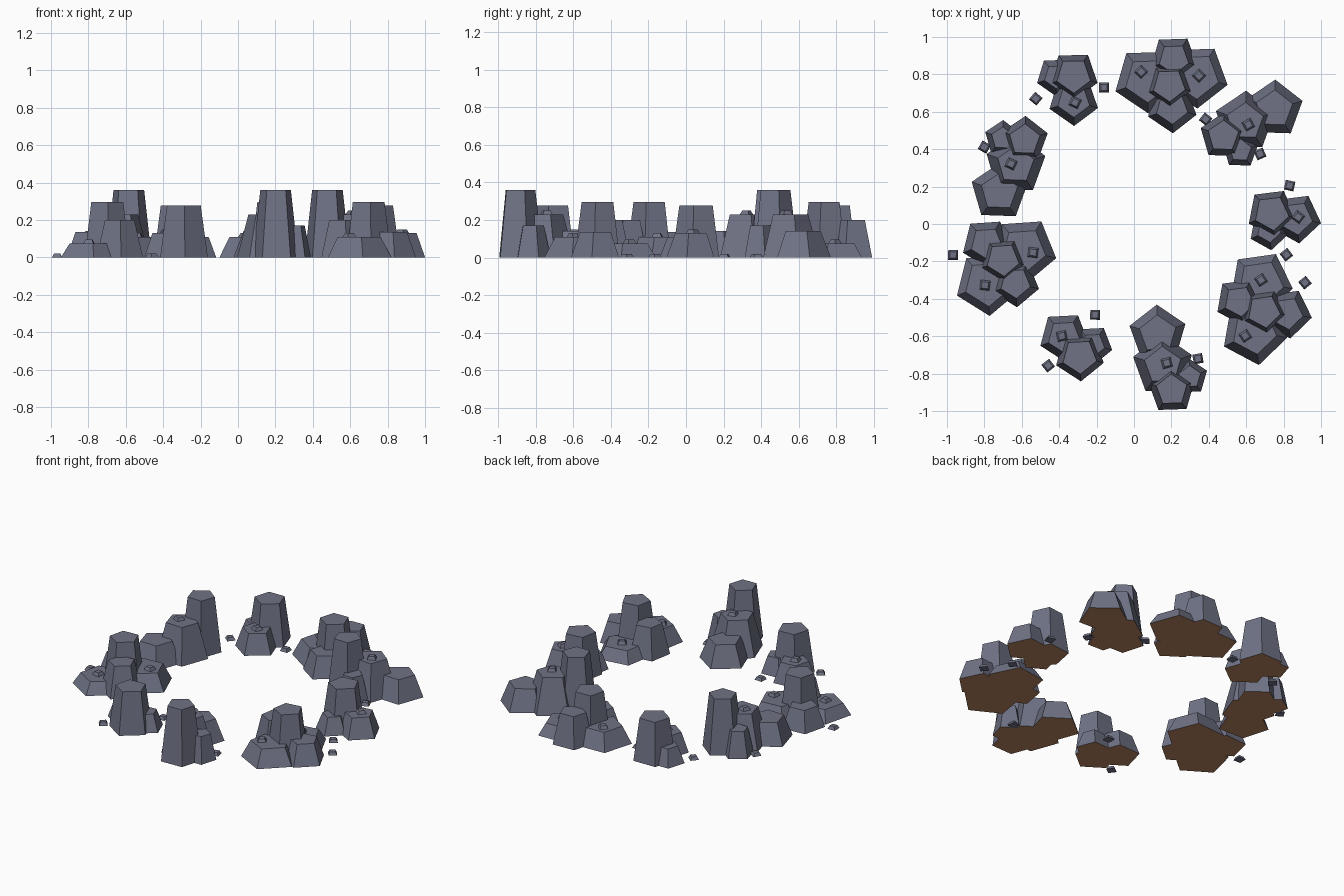
import bpy
import bmesh
from math import radians, sin, cos
from mathutils import Vector

cube = bpy.data.objects.get("Cube")
if cube:
    bpy.data.objects.remove(cube, do_unlink=True)


def make_material(name, color):
    mat = bpy.data.materials.new(name)
    mat.use_nodes = True
    mat.diffuse_color = color
    mat.node_tree.nodes["Principled BSDF"].inputs["Base Color"].default_value = color
    return mat


STONE = make_material("slate_grey_stone", (0.16, 0.17, 0.235, 1))
EARTH = make_material("brown_earth", (0.48, 0.235, 0.125, 1))


def add_frustum(bm, x, y, base_z, height, base_radius, top_radius, sides, phase):
    """Closed tapered prism; the bottom face of a five-sided rock shows earth."""
    rings = []
    for radius, z in ((base_radius, base_z), (top_radius, base_z + height)):
        ring = []
        for i in range(sides):
            angle = radians(phase) + radians(360 / sides) * i
            ring.append(bm.verts.new((x + radius * cos(angle), y + radius * sin(angle), z)))
        rings.append(ring)
    bottom, top = rings
    for i in range(sides):
        j = (i + 1) % sides
        bm.faces.new((bottom[i], bottom[j], top[j], top[i]))
    bm.faces.new(top)
    floor = bm.faces.new(bottom[::-1])
    floor.material_index = 1 if sides == 5 else 0


def cluster_mesh(name, phase, rocks, pebbles):
    """One group of five-sided rocks with small square pebbles."""
    bm = bmesh.new()
    for x, y, height, base_radius, top_radius in rocks:
        add_frustum(bm, x, y, 0, height, base_radius, top_radius, 5, phase)
    for x, y, z, turn in pebbles:
        add_frustum(bm, x, y, z, 0.02, 0.037, 0.024, 4, turn)
    mesh = bpy.data.meshes.new(name)
    bm.to_mesh(mesh)
    bm.free()
    mesh.materials.append(STONE)
    mesh.materials.append(EARTH)
    return mesh


def place(name, mesh, spots):
    """Set copies of a group around the ring."""
    for label, x, y, turn in spots:
        obj = bpy.data.objects.new(name + "_" + label, mesh)
        obj.location = Vector((x, y, 0))
        obj.rotation_euler.z = radians(turn)
        bpy.context.scene.collection.objects.link(obj)


# Broad group: two wide low rocks, a tall core and two side rocks
broad = cluster_mesh(
    "broad_rocks", 56,
    rocks=[
        (-0.123, -0.032, 0.11, 0.18, 0.122),
        (0.139, -0.011, 0.075, 0.175, 0.125),
        (-0.005, -0.06, 0.295, 0.128, 0.09),
        (0.02, 0.08, 0.2, 0.13, 0.083),
        (0.01, -0.182, 0.135, 0.136, 0.088),
    ],
    pebbles=[
        (-0.155, 0.01, 0.11, 0),
        (0.155, -0.01, 0.075, 0),
        (0.19, -0.243, 0, 6),
    ])
place("broad_rocks", broad, [
    ("back", 0.193, 0.803, 0),
    ("right", -0.668, -0.24, 218),
    ("front_left", 0.637, -0.449, 78),
])

# Spire group: a tall spire stepping down through a shoulder to a low rock
spire = cluster_mesh(
    "spire_rocks", 20,
    rocks=[
        (0, 0, 0.14, 0.157, 0.102),
        (0.027, -0.168, 0.23, 0.165, 0.102),
        (0.075, -0.3, 0.36, 0.128, 0.086),
        (0.171, -0.23, 0.17, 0.098, 0.062),
    ],
    pebbles=[
        (0.048, -0.155, 0.23, 60),
        (0.215, -0.132, 0, 55),
    ])
place("spire_rocks", spire, [
    ("front", 0.127, -0.588, 0),
    ("back_left", 0.75, 0.615, -76),
    ("back_right", -0.72, 0.172, 140),
])

# Compact group: a tall stump with two low rocks against it
compact = cluster_mesh(
    "compact_rocks", 55,
    rocks=[
        (-0.008, 0.144, 0.277, 0.134, 0.095),
        (-0.008, 0.01, 0.13, 0.136, 0.09),
        (-0.102, 0.139, 0.11, 0.107, 0.065),
    ],
    pebbles=[
        (0, 0, 0.13, 20),
        (-0.21, 0.02, 0, 5),
        (0.155, 0.08, 0, 45),
    ])
place("compact_rocks", compact, [
    ("back_right", -0.315, 0.65, 0),
    ("left", 0.878, 0.037, 78),
    ("front_right", -0.386, -0.599, 218),
])
